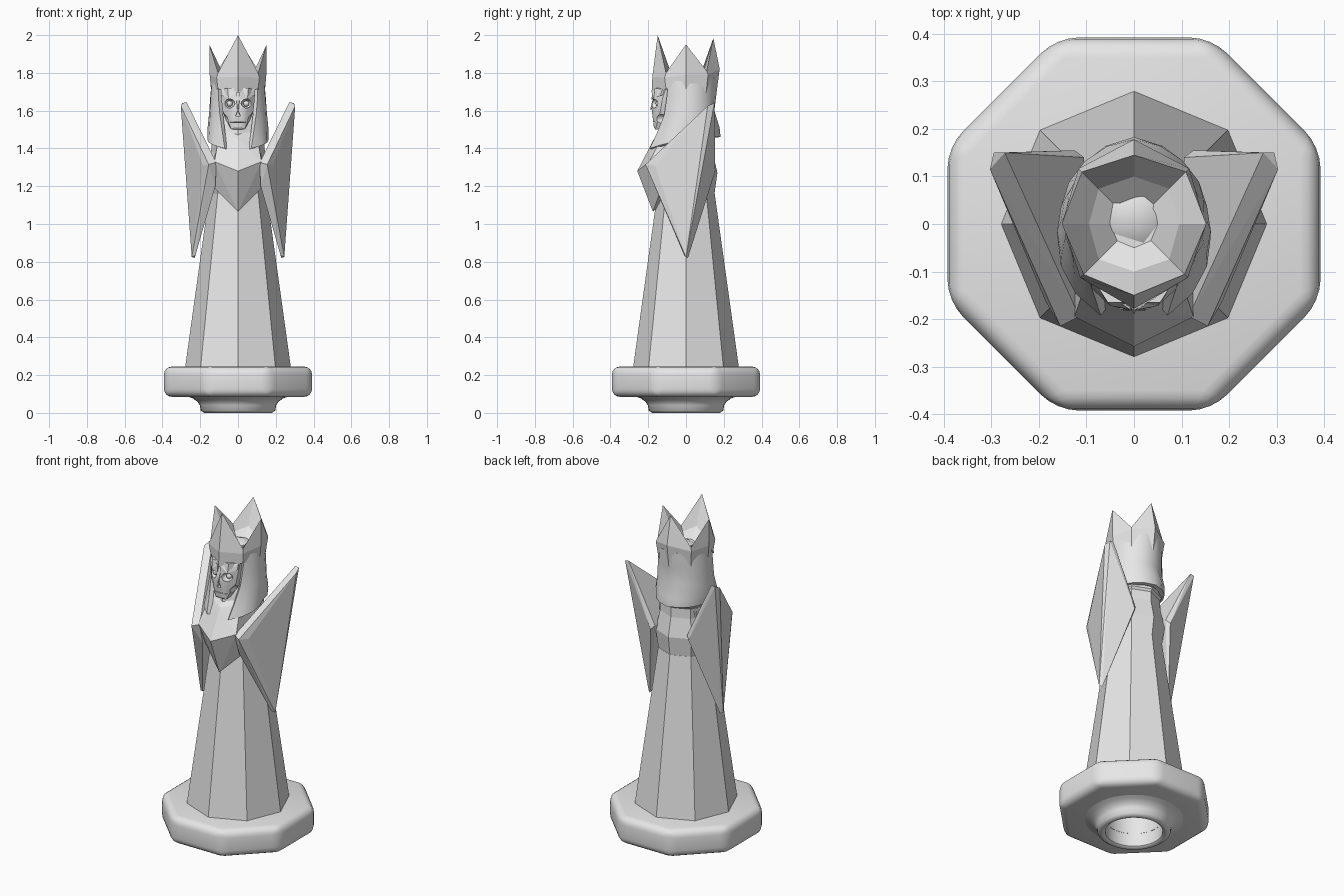
import bpy, bmesh
from math import sin, cos, radians, pi
from mathutils import Vector

if "Cube" in bpy.data.objects:
    bpy.data.objects.remove(bpy.data.objects["Cube"])

grey = bpy.data.materials.new("stone_grey")
grey.use_nodes = True
grey.diffuse_color = (0.8, 0.8, 0.8, 1)
grey.node_tree.nodes["Principled BSDF"].inputs["Base Color"].default_value = (0.8, 0.8, 0.8, 1)


def finish(name, bm, smooth=None):
    bmesh.ops.recalc_face_normals(bm, faces=bm.faces)
    mesh = bpy.data.meshes.new(name)
    bm.to_mesh(mesh)
    bm.free()
    mesh.materials.append(grey)
    ob = bpy.data.objects.new(name, mesh)
    bpy.context.collection.objects.link(ob)
    if smooth:
        smooth_part(ob, smooth)
    return ob


def smooth_part(ob, angle):
    bpy.ops.object.select_all(action='DESELECT')
    ob.select_set(True)
    bpy.context.view_layer.objects.active = ob
    bpy.ops.object.shade_smooth_by_angle(angle=radians(angle))


def loft(name, rings, closed=True, caps=True, smooth=None):
    """Skin a stack of rings that share one point count."""
    bm = bmesh.new()
    rows = [[bm.verts.new(p) for p in ring] for ring in rings]
    n = len(rows[0])
    for a, b in zip(rows, rows[1:]):
        for i in range(n if closed else n - 1):
            j = (i + 1) % n
            bm.faces.new((a[i], a[j], b[j], b[i]))
    if caps:
        bm.faces.new(rows[0])
        bm.faces.new(rows[-1])
    return finish(name, bm, smooth)


def ring(r, z, n=8, turn=0.0):
    return [(r * sin(2 * pi * (i + turn) / n), -r * cos(2 * pi * (i + turn) / n), z) for i in range(n)]


def hull(name, pts, mirror=False, smooth=None):
    """Convex solid; mirror adds the -x twin of every point."""
    bm = bmesh.new()
    pts = list(pts)
    if mirror:
        pts += [(-x, y, z) for x, y, z in pts if x]
    for p in pts:
        bm.verts.new(p)
    out = bmesh.ops.convex_hull(bm, input=bm.verts)
    junk = {e for e in out["geom_interior"] + out["geom_unused"] if isinstance(e, bmesh.types.BMVert)}
    bmesh.ops.delete(bm, geom=list(junk), context='VERTS')
    bmesh.ops.dissolve_limit(bm, angle_limit=0.02, verts=bm.verts, edges=bm.edges)
    return finish(name, bm, smooth)


def ball(name, centre, scale, detail=2):
    bm = bmesh.new()
    bmesh.ops.create_icosphere(bm, subdivisions=detail, radius=1)
    for v in bm.verts:
        v.co = Vector(c + s * k for c, s, k in zip(centre, scale, v.co))
    return finish(name, bm, 60)


def carve(ob, cutters):
    """Subtract the cutters, bake the result and discard them."""
    for c in cutters:
        c.hide_render = True
        m = ob.modifiers.new("cut", 'BOOLEAN')
        m.object, m.operation, m.solver = c, 'DIFFERENCE', 'EXACT'
    bake(ob)
    for c in cutters:
        bpy.data.objects.remove(c)


def bake(ob):
    bpy.context.view_layer.update()
    deps = bpy.context.evaluated_depsgraph_get()
    mesh = bpy.data.meshes.new_from_object(ob.evaluated_get(deps))
    ob.modifiers.clear()
    ob.data = mesh


# Octagonal plinth with rounded edges
corner = 0.392 / cos(pi / 8)
plinth = loft("plinth", [ring(corner, 0.085, turn=0.5), ring(corner, 0.245, turn=0.5)])
bev = plinth.modifiers.new("round", 'BEVEL')
bev.width, bev.segments, bev.limit_method = 0.042, 4, 'ANGLE'
bake(plinth)
carve(plinth, [loft("socket_cutter", [ring(0.155, -0.1, 20), ring(0.155, 0.2, 20)])])
smooth_part(plinth, 32)

# Flared hollow foot under the plinth
foot_profile = [(0.155, 0.1), (0.155, 0.008), (0.165, 0), (0.18, 0), (0.197, 0.012),
                (0.202, 0.04), (0.215, 0.06), (0.24, 0.077), (0.28, 0.09)]
loft("foot", [ring(r, z, 40) for r, z in foot_profile], caps=False, smooth=50)

# Tapering eight-sided robe with waist and neck
loft("robe", [ring(r, z) for r, z in [(0.28, 0.24), (0.152, 1.16)]])
loft("torso", [ring(r, z) for r, z in [(0.148, 1.14), (0.166, 1.27), (0.142, 1.38), (0.14, 1.45), (0.09, 1.56)]])

# Pointed breastplate and sloping shoulders
hull("breastplate", [(0, -0.175, 1.065), (0.125, -0.13, 1.19), (0, -0.258, 1.28), (0.125, -0.195, 1.33),
                     (0, -0.17, 1.45), (0.1, -0.12, 1.47), (0.05, -0.08, 1.53),
                     (0.13, 0.05, 1.25), (0.12, 0.08, 1.42)], mirror=True)

# Kite-shaped shoulder wings
for side, s in (("left", 1), ("right", -1)):
    wing = [(0.303, 0.115, 1.625), (0.295, 0.15, 1.64), (0.272, 0.15, 1.645),
            (0.185, -0.165, 1.31), (0.155, -0.215, 1.315), (0.115, -0.195, 1.325),
            (0.12, -0.16, 1.2), (0.245, 0, 0.825), (0.23, 0.01, 0.82), (0.225, -0.01, 0.835),
            (0.125, 0.155, 1.28), (0.105, 0.14, 1.3)]
    hull(side + "_shoulder_wing", [(s * x, y, z) for x, y, z in wing])

# Hood: open shell, wrapping the head and falling into two front flaps
#       front angle, (radius, height) at front, side and back
hood_rows = [(48, (0.14, 1.76), (0.14, 1.76), (0.165, 1.78)),
             (46, (0.145, 1.68), (0.148, 1.68), (0.16, 1.68)),
             (40, (0.15, 1.58), (0.155, 1.58), (0.15, 1.6)),
             (28, (0.175, 1.48), (0.158, 1.51), (0.178, 1.51)),
             (20, (0.205, 1.4), (0.15, 1.46), (0.183, 1.46))]


def hood_ring(row, steps=16):
    start, front, flank, back = row
    pts = []
    for i in range(steps + 1):
        k = abs(1 - 2 * i / steps)          # 1 at the flaps, 0 at the back
        a, b, t = (back, flank, 2 * k) if k < 0.5 else (flank, front, 2 * k - 1)
        r, z = (p + (q - p) * t for p, q in zip(a, b))
        ang = radians(start + (360 - 2 * start) * i / steps)
        pts.append((r * sin(ang), -r * cos(ang), z))
    return pts


hood = loft("hood", [hood_ring(r) for r in hood_rows], closed=False, caps=False)
thick = hood.modifiers.new("thickness", 'SOLIDIFY')
thick.thickness, thick.offset = 0.025, -1
bake(hood)
smooth_part(hood, 35)
loft("collar", [ring(r, z) for r, z in [(0.1, 1.38), (0.15, 1.45), (0.135, 1.53), (0.1, 1.6)]])
ball("head_core", (0, 0.02, 1.65), (0.13, 0.125, 0.14))

# Skull with carved sockets, nose and cheek hollows
skull = hull("skull", [(0.055, -0.165, 1.72), (0.09, -0.11, 1.71), (0.088, -0.125, 1.66), (0.05, -0.172, 1.66),
                       (0.082, -0.135, 1.6), (0.022, -0.182, 1.61), (0.045, -0.166, 1.565),
                       (0.034, -0.162, 1.5), (0.02, -0.17, 1.51), (0.06, -0.08, 1.54),
                       (0.08, 0, 1.72), (0.05, 0, 1.52)], mirror=True)
cutters = [hull("nose_cutter", [(0, -0.2, 1.605), (0.015, -0.2, 1.57), (0, -0.155, 1.6), (0.011, -0.155, 1.572)], True),
           hull("mouth_cutter", [(0.06, -0.2, 1.541), (0.06, -0.2, 1.535), (0.06, -0.153, 1.538)], True)]
for s in (1, -1):
    cutters.append(ball("socket_cutter", (s * 0.045, -0.168, 1.638), (0.03, 0.036, 0.025)))
    cutters.append(ball("cheek_cutter", (s * 0.085, -0.135, 1.55), (0.036, 0.045, 0.034)))
carve(skull, cutters)
smooth_part(skull, 25)
for side, s in (("left", 1), ("right", -1)):
    ball(side + "_eye", (s * 0.044, -0.145, 1.637), (0.016, 0.016, 0.016))
    brow = [(0.008, -0.182, 1.66), (0.008, -0.18, 1.7), (0.09, -0.135, 1.68), (0.09, -0.125, 1.715),
            (0.05, -0.172, 1.668), (0.01, -0.14, 1.68), (0.08, -0.1, 1.69)]
    hull(side + "_brow", [(s * x, y, z) for x, y, z in brow])
hull("nose_bridge", [(0.01, -0.172, 1.68), (0.016, -0.16, 1.62), (0, -0.19, 1.605), (0.012, -0.15, 1.68)], True)

# Four-pointed crown with a sunken top: tips on the axes, valleys between
bottom = [0.182, 0.15, 0.142, 0.15, 0.16]
middle = [0.178, 0.16, 0.15, 0.165, 0.178]
rim = [(0.15, 2.0), (0.15, 1.8), (0.152, 1.95), (0.155, 1.81), (0.145, 1.985)]


def crown_ring(radii, heights):
    order = [0, 1, 2, 3, 4, 3, 2, 1]         # front round to back and home again
    return [(radii[k] * sin(i * pi / 4), -radii[k] * cos(i * pi / 4), heights[k]) for i, k in enumerate(order)]


loft("crown", [crown_ring(bottom, [1.695, 1.715, 1.7, 1.69, 1.68]),
               crown_ring(middle, [1.78, 1.775, 1.79, 1.79, 1.82]),
               crown_ring([r for r, z in rim], [z for r, z in rim]),
               crown_ring([0.1, 0.105, 0.095, 0.105, 0.1], [1.83, 1.785, 1.83, 1.785, 1.83]),
               crown_ring([0.05] * 5, [1.77] * 5)])
